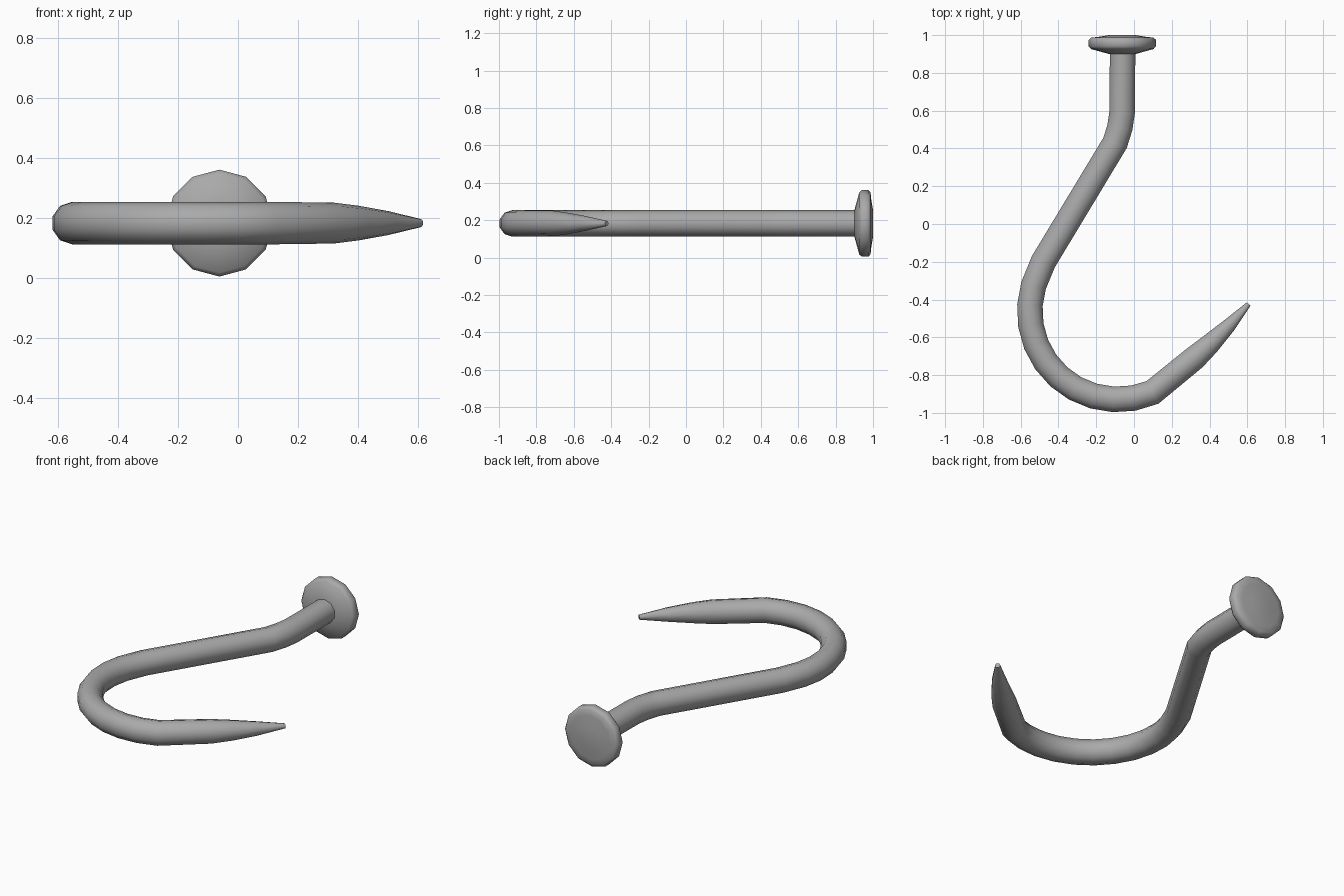
import bpy
import bmesh
import math
from mathutils import Vector

if "Cube" in bpy.data.objects:
    bpy.data.objects.remove(bpy.data.objects["Cube"], do_unlink=True)

MID_Z = 0.183
UP = Vector((0, 0, 1))

# Plain grey metal
metal = bpy.data.materials.new("grey metal")
metal.use_nodes = True
grey = (0.4, 0.4, 0.4, 1)
metal.diffuse_color = grey
metal.node_tree.nodes["Principled BSDF"].inputs["Base Color"].default_value = grey


def loft(name, rings, sharp):
    """Skin a list of (centre, side direction, radius) rings, capped at both ends."""
    bm = bmesh.new()
    loops = []
    for centre, side, radius, sides in rings:
        loop = []
        for i in range(sides):
            a = math.tau * i / sides + math.pi / 2
            loop.append(bm.verts.new(centre + radius * (math.cos(a) * side + math.sin(a) * UP)))
        loops.append(loop)
    for a, b in zip(loops, loops[1:]):
        n = len(a)
        for i in range(n):
            j = (i + 1) % n
            bm.faces.new((a[i], a[j], b[j], b[i]))
    bm.faces.new(loops[0])
    bm.faces.new(loops[-1])
    bmesh.ops.recalc_face_normals(bm, faces=bm.faces)
    mesh = bpy.data.meshes.new(name)
    bm.to_mesh(mesh)
    bm.free()
    mesh.materials.append(metal)
    obj = bpy.data.objects.new(name, mesh)
    bpy.context.collection.objects.link(obj)
    bpy.ops.object.select_all(action="DESELECT")
    obj.select_set(True)
    bpy.context.view_layer.objects.active = obj
    bpy.ops.object.shade_smooth_by_angle(angle=math.radians(sharp))
    return obj


# Hook path: straight neck, slanted shank, round bend, tapering point
R = 0.071
path = [(-0.06, 0.94, R), (-0.063, 0.59, R), (-0.075, 0.51, R), (-0.1, 0.43, R),
        (-0.48, -0.2, R)]
for k in range(11):
    a = math.radians(163 + 13 * k)
    path.append((-0.085 + 0.467 * math.cos(a), -0.462 + 0.467 * math.sin(a), R))
path += [(0.32, -0.71, 0.068), (0.4, -0.638, 0.058), (0.5, -0.54, 0.04), (0.607, -0.424, 0.014)]

points = [Vector((x, y, MID_Z)) for x, y, r in path]
rings = []
for i, p in enumerate(points):
    ahead = (points[min(i + 1, len(points) - 1)] - p).normalized()
    behind = (p - points[max(i - 1, 0)]).normalized()
    tangent = (ahead + behind).normalized()
    rings.append((p, tangent.cross(UP), path[i][2], 10))
loft("hook", rings, 60)

# Flat round head, slightly domed on both faces
profile = [(0.9, 0.07), (0.926, 0.165), (0.94, 0.178), (0.975, 0.178),
           (0.987, 0.165), (0.99, 0.13), (1.0, 0.07)]
loft("nail_head",
     [(Vector((-0.062, y, MID_Z)), Vector((1, 0, 0)), r, 12) for y, r in profile], 60)
